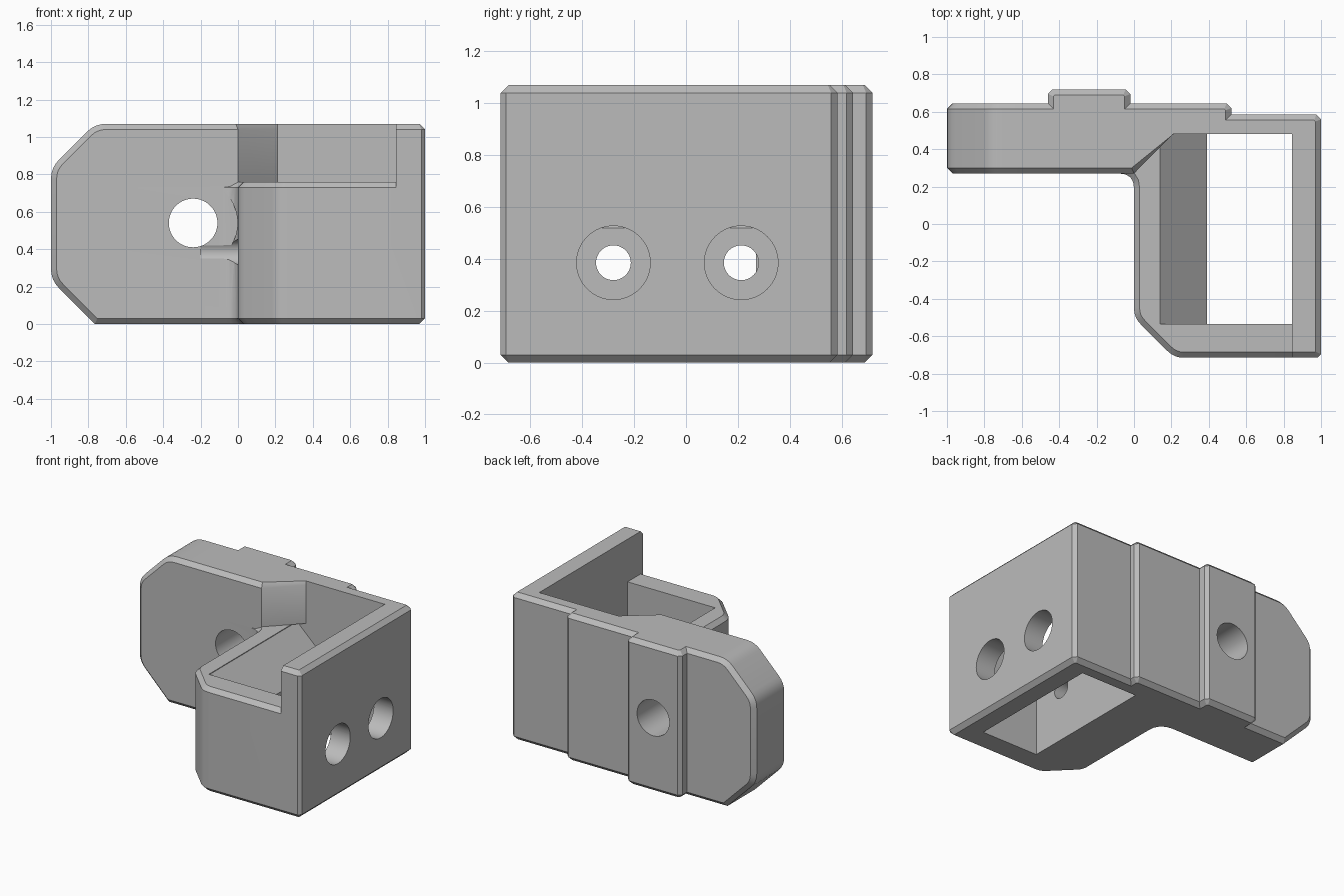
import bpy, bmesh, math
from mathutils import Vector, Matrix

if "Cube" in bpy.data.objects:
    bpy.data.objects.remove(bpy.data.objects["Cube"])

BEVEL = 0.03
HEIGHT = 1.07
LEDGE = 0.76

grey = bpy.data.materials.new("grey plastic")
grey.use_nodes = True
grey.diffuse_color = (0.5, 0.5, 0.5, 1)
grey.node_tree.nodes["Principled BSDF"].inputs["Base Color"].default_value = (0.5, 0.5, 0.5, 1)


def rounded(points, steps=4):
    """Outline from (x, y, cut): cut trims the corner back along both sides
    with a curve; a negative cut makes a single straight chamfer."""
    out = []
    for i, (x, y, cut) in enumerate(points):
        p = Vector((x, y))
        if not cut:
            out.append(p)
            continue
        a, b = (Vector(points[j][:2]) for j in (i - 1, (i + 1) % len(points)))
        a = p + (a - p).normalized() * abs(cut)
        b = p + (b - p).normalized() * abs(cut)
        n = 1 if cut < 0 else steps
        for k in range(n + 1):
            t = k / n
            out.append(a * (1 - t) ** 2 + p * 2 * t * (1 - t) + b * t * t)
    return out


def prism(name, outline, low, high, bevel_at=(), sharp=None, standing=False):
    """Extrude an outline along z (or along y when standing), chamfering the
    rims at the given levels except where sharp(midpoint) holds."""
    bm = bmesh.new()
    face = bm.faces.new([bm.verts.new((p[0], p[1], low)) for p in outline])
    ext = bmesh.ops.extrude_face_region(bm, geom=[face])
    top = [v for v in ext["geom"] if isinstance(v, bmesh.types.BMVert)]
    bmesh.ops.translate(bm, verts=top, vec=(0, 0, high - low))
    bmesh.ops.recalc_face_normals(bm, faces=bm.faces)
    rims = []
    for e in bm.edges:
        a, b = (v.co for v in e.verts)
        level = any(abs(a.z - z) + abs(b.z - z) < 1e-4 for z in bevel_at)
        if level and not (sharp and sharp((a + b) / 2)):
            rims.append(e)
    if rims:
        bmesh.ops.bevel(bm, geom=rims, offset=BEVEL, offset_type='OFFSET',
                        segments=1, affect='EDGES')
    if standing:
        bmesh.ops.transform(bm, verts=bm.verts, matrix=Matrix(
            ((1, 0, 0, 0), (0, 0, 1, 0), (0, 1, 0, 0), (0, 0, 0, 1))))
    bmesh.ops.recalc_face_normals(bm, faces=bm.faces)
    mesh = bpy.data.meshes.new(name)
    bm.to_mesh(mesh)
    bm.free()
    mesh.materials.append(grey)
    obj = bpy.data.objects.new(name, mesh)
    bpy.context.collection.objects.link(obj)
    return obj


def cylinder(name, centre, radius, length, axis):
    turn = (0, math.pi / 2, 0) if axis == "x" else (math.pi / 2, 0, 0)
    bpy.ops.mesh.primitive_cylinder_add(vertices=64, radius=radius, depth=length,
                                        location=centre, rotation=turn)
    obj = bpy.context.object
    obj.name = name
    obj.data.materials.append(grey)
    return obj


def combine(target, tool, operation):
    bpy.context.view_layer.objects.active = target
    mod = target.modifiers.new(operation.lower(), 'BOOLEAN')
    mod.operation = operation
    mod.solver = 'EXACT'
    mod.object = tool
    bpy.ops.object.modifier_apply(modifier=mod.name)
    bpy.data.objects.remove(tool)


# Back edge of the plan, shared by both levels: right corner, step, raised key
SEAM = -0.6
back = [(1, -0.715, -0.02), (1, 0.585, -0.025), (0.52, 0.585, 0), (0.52, 0.645, -0.025),
        (-0.02, 0.645, 0), (-0.02, 0.72, -0.025), (-0.46, 0.72, -0.025),
        (-0.46, 0.645, 0), (SEAM, 0.645, 0), (SEAM, 0.27, 0)]

# Lower body with the chamfered front corner and inner fillet
lower_plan = [(0, 0.27, 0.08), (0, -0.5, 0.05), (0.215, -0.715, 0.05)] + back
bracket = prism("bracket", rounded(lower_plan), 0, LEDGE, (0, LEDGE),
                lambda m: abs(m.x - SEAM) < 1e-3)

# Upper level: back wall, slanted shoulder and tall side wall
upper_plan = [(0, 0.27, 0), (0.21, 0.48, 0), (0.845, 0.48, 0), (0.845, -0.715, 0)] + back
upper = prism("upper_wall", rounded(upper_plan), 0.4, HEIGHT, (HEIGHT,),
              lambda m: abs(m.x - SEAM) < 1e-3 or abs(m.y - 0.48) < 1e-3
              or abs(m.x - 0.845) < 1e-3)
combine(bracket, upper, 'UNION')

# Wing end with clipped corners
wing_plan = [(SEAM, 0, 0), (SEAM, HEIGHT, 0), (-0.765, HEIGHT, 0.06), (-1, HEIGHT - 0.235, 0.06),
             (-1, 0.235, 0.06), (-0.765, 0, 0)]
wing = prism("wing", rounded(wing_plan), 0.27, 0.645, (0.27, 0.645),
             lambda m: abs(m.x - SEAM) < 1e-3, standing=True)
combine(bracket, wing, 'UNION')

# Pocket with a sloped inner side
pocket_plan = [(0.39, -0.1), (0.845, -0.1), (0.845, LEDGE), (0.14, LEDGE), (0.14, 0.755), (0.39, 0.52)]
pocket = prism("pocket", pocket_plan, -0.535, 0.48, standing=True)
combine(bracket, pocket, 'DIFFERENCE')

# Bolt hole through the wing, with head clearance in front
combine(bracket, cylinder("wing_hole", (-0.24, 0.5, 0.54), 0.13, 0.8, "y"), 'DIFFERENCE')
combine(bracket, cylinder("head_clearance", (-0.24, 0.0695, 0.54), 0.237, 0.4, "y"), 'DIFFERENCE')

# Wide access holes in the side wall, narrow screw holes opposite
for y in (-0.28, 0.213):
    combine(bracket, cylinder("access_hole", (0.9, y, 0.385), 0.142, 0.6, "x"), 'DIFFERENCE')
    combine(bracket, cylinder("screw_hole", (0.2, y, 0.385), 0.067, 0.8, "x"), 'DIFFERENCE')

bpy.ops.object.select_all(action='DESELECT')
bracket.select_set(True)
bpy.context.view_layer.objects.active = bracket
bpy.ops.object.shade_smooth_by_angle(angle=math.radians(30))
